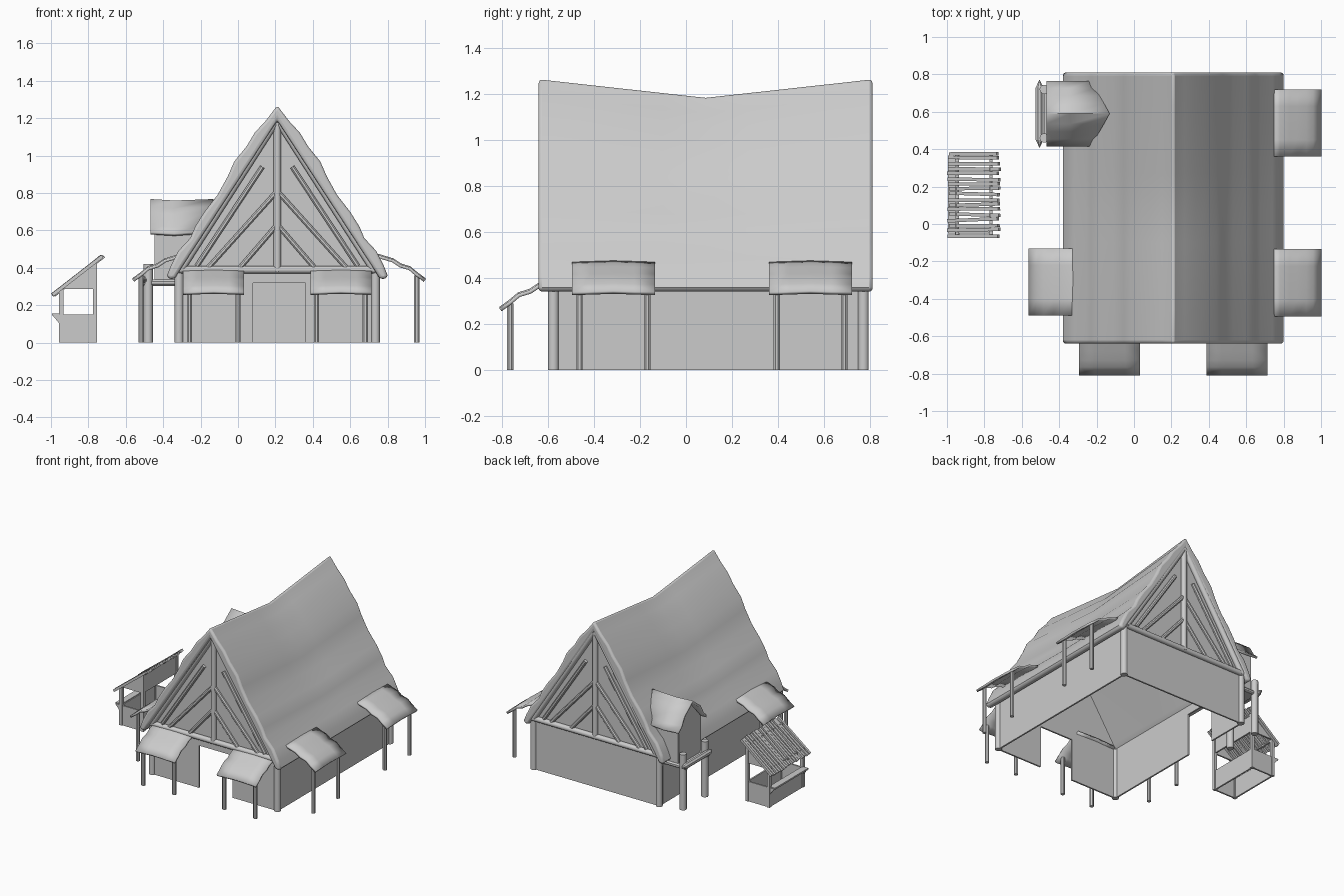
import bpy, bmesh, math, random
from mathutils import Vector, Matrix

if "Cube" in bpy.data.objects:
    bpy.data.objects.remove(bpy.data.objects["Cube"])
random.seed(4)

RIDGE = 0.21                      # x of the main ridge


def finish(name, bm, smooth=True):
    bmesh.ops.recalc_face_normals(bm, faces=bm.faces)
    me = bpy.data.meshes.new(name)
    bm.to_mesh(me)
    bm.free()
    ob = bpy.data.objects.new(name, me)
    bpy.context.collection.objects.link(ob)
    if smooth:
        bpy.ops.object.select_all(action='DESELECT')
        bpy.context.view_layer.objects.active = ob
        ob.select_set(True)
        bpy.ops.object.shade_smooth_by_angle(angle=math.radians(40))
    return ob


def pole(name, a, b, r, n=10, r2=None):
    a, b = Vector(a), Vector(b)
    d = b - a
    bm = bmesh.new()
    m = Matrix.Translation((a + b) / 2) @ d.to_track_quat('Z', 'Y').to_matrix().to_4x4()
    m = m @ Matrix.Rotation(math.pi / n, 4, 'Z')
    bmesh.ops.create_cone(bm, cap_ends=True, segments=n, radius1=r,
                          radius2=r if r2 is None else r2, depth=d.length, matrix=m)
    return finish(name, bm)


def panel(name, pts, thick=0.012):
    bm = bmesh.new()
    bm.faces.new([bm.verts.new(p) for p in pts])
    ob = finish(name, bm, False)
    if thick:
        mod = ob.modifiers.new("thickness", 'SOLIDIFY')
        mod.thickness, mod.offset = thick, 0
    return ob


def loft(name, rows, closed=False, thick=0):
    """Skin a list of equal-length point rows."""
    bm = bmesh.new()
    vs = [[bm.verts.new(p) for p in row] for row in rows]
    n = len(rows[0])
    for r0, r1 in zip(vs, vs[1:]):
        for i in range(n if closed else n - 1):
            j = (i + 1) % n
            bm.faces.new((r0[i], r0[j], r1[j], r1[i]))
    if closed:
        bm.faces.new(vs[0])
        bm.faces.new(vs[-1])
    ob = finish(name, bm)
    if thick:
        mod = ob.modifiers.new("thickness", 'SOLIDIFY')
        mod.thickness, mod.offset = thick, 0
    return ob


# Thatched main roof: lumpy gable section with a sagging ridge
outer = [(.06, 1.19), (.12, 1.125), (.165, 1.05), (.23, .97), (.265, .89), (.32, .79),
         (.39, .70), (.44, .62), (.465, .56), (.53, .49), (.57, .41), (.59, .36),
         (.575, .337), (.545, .347), (.50, .42)]
section = [(0, 1.27)] + outer + [(0, 1.19)] + [(-x, z) for x, z in reversed(outer)]
rows = []
for y in (-.64, -.46, -.28, -.1, .085, .27, .45, .63, .81):
    sag = 1 - .086 * (1 - abs(y - .085) / .725)
    rows.append([(RIDGE + x, y, .337 + (z - .337) * sag) for x, z in section])
roof = loft("thatched_roof", rows, closed=True)
bev = roof.modifiers.new("soft_ends", 'BEVEL')
bev.width, bev.segments, bev.limit_method, bev.angle_limit = .016, 3, 'ANGLE', math.radians(60)

# Walls, with door openings in the front and left sides
X0, X1, Y0, Y1, H = -.315, .735, -.575, .77, .385


def wall_x(name, y, a, b, z0=0, z1=H):
    panel(name, [(a, y, z0), (b, y, z0), (b, y, z1), (a, y, z1)])


def wall_y(name, x, a, b, z0=0, z1=H):
    panel(name, [(x, a, z0), (x, b, z0), (x, b, z1), (x, a, z1)])


wall_x("front_wall_left", Y0, X0, .08)
wall_x("front_wall_right", Y0, .36, X1)
wall_x("front_door_lintel", Y0, .08, .36, .32)
wall_x("back_wall", Y1, X0, X1)
wall_y("right_wall", X1, Y0, Y1)
wall_y("left_wall_front", X0, Y0, .21)
wall_y("left_wall_back", X0, .46, Y1)
wall_y("left_door_lintel", X0, .21, .46, .32)
for x in (X0, X1):
    for y in (Y0, Y1):
        pole("corner_post", (x, y, 0), (x, y, .38), .024)

# Gables with timber framing
for y, s, side in ((Y0, -1, "front"), (Y1, 1, "back")):
    panel(side + "_gable", [(X0 + .01, y, .38), (X1 - .01, y, .38), (RIDGE, y, 1.2)])
    f = y + s * .015
    pole(side + "_tie_beam", (X0, f, .39), (X1, f, .39), .02)
    pole(side + "_king_post", (RIDGE, f, .38), (RIDGE, f, 1.19), .02)
    for m in (-1, 1):
        pole(side + "_rafter", (RIDGE + m * .52, f, .385), (RIDGE + m * .01, f, 1.18), .022)
        for (xa, za), (xb, zb) in (((.08, .94), (.43, .41)), ((.01, .80), (.37, .40)),
                                   ((.01, .62), (.20, .40))):
            pole(side + "_strut", (RIDGE + m * xa, f, za), (RIDGE + m * xb, f, zb), .014, 8)

# Awnings on two posts: wavy sheet running outward from the wall
wave = [(-.03, .462), (0, .452), (.05, .437), (.09, .41), (.14, .395), (.175, .365), (.22, .332)]


def awning(base, out, half, drop=0.0):
    c, o = Vector(base), Vector(out)
    l = Vector((-o.y, o.x, 0))
    sheet = []
    for t in (-half, -half / 2, 0, half / 2, half):
        lift = .006 * (1 - abs(t) / half)
        sheet.append([c + o * d + l * t + Vector((0, 0, z - drop + lift)) for d, z in wave])
    loft("awning", sheet, thick=.016)
    for t in (-half + .033, half - .033):
        p = c + o * .178 + l * t
        pole("awning_post", p, p + Vector((0, 0, .36 - drop)), .015, 8)


for x in (-.13, .55):
    awning((x, -.585, 0), (0, -1, 0), .163, .07)
for y in (-.315, .54):
    awning((.778, y, 0), (1, 0, 0), .18)
awning((-.34, -.31, 0), (-1, 0, 0), .18)

# Dormer on the left slope, over a small post-and-beam porch
YD = .59
half = [(0, .76), (.05, .72), (.09, .69), (.13, .62), (.17, .585)]
prof = [(-a, z) for a, z in reversed(half[1:])] + half
loft("dormer_roof", [[(-.468, YD + a, z) for a, z in prof],
                     [(-.34, YD + a, z - .008) for a, z in prof],
                     [(-.13 - .6 * abs(a), YD + a, z) for a, z in prof]], thick=.016)
panel("dormer_face", [(-.44, .46, .31), (-.44, .72, .31), (-.44, .72, .60),
                      (-.44, YD, .745), (-.44, .46, .60)])
for y in (.46, .72):
    panel("dormer_cheek", [(-.44, y, .31), (-.33, y, .31), (-.22, y, .61), (-.44, y, .61)])
    pole("porch_post", (-.48, y, 0), (-.48, y, .42), .025)
    pole("porch_side_beam", (-.51, y, .32), (-.31, y, .32), .018, 8)
panel("porch_deck", [(-.48, .45, .315), (-.31, .45, .315), (-.31, .73, .315), (-.48, .73, .315)], .02)
pole("porch_beam", (-.505, .45, .335), (-.505, .73, .335), .022, 8)
for a, b in ((.45, .41), (.73, .77)):
    pole("porch_beam_tip", (-.505, a, .335), (-.505, b, .335), .022, 8, .002)

# Market stall with a slatted lean-to roof
SX0, SX1, SY0, SY1 = -.945, -.765, -.045, .355
for y in (SY0, SY1):
    pole("stall_front_post", (SX0, y, 0), (SX0, y, .285), .016, 4)
    pole("stall_back_post", (SX1, y, 0), (SX1, y, .43), .016, 4)
    wall_x("stall_end_panel", y, SX0, SX1, 0, .15)
    panel("stall_end_gable", [(SX0, y, .288), (SX1, y, .288), (SX1, y, .43)])
    panel("counter_bracket", [(-.995, y, .15), (SX0, y, .15), (SX0, y, .09)])
wall_y("stall_front_panel", SX0, SY0, SY1, 0, .15)
wall_y("stall_back_panel", SX1, SY0, SY1, 0, .15)
wall_y("stall_back_header", SX1, SY0, SY1, .29, .43)
panel("stall_counter", [(-.995, SY0, .15), (SX0, SY0, .15), (SX0, SY1, .15), (-.995, SY1, .15)])
for x, z in ((SX0, .285), (SX1, .425)):
    pole("stall_purlin", (x, SY0 - .01, z), (x, SY1 + .01, z), .012, 4)
for i in range(17):
    y = -.06 + i * .0275
    j = [random.uniform(-.007, .007) for _ in range(4)]
    pole("roof_slat", (-.988 + j[0], y + j[1], .255), (-.724 + j[2], y + j[3], .462), .013, 4)
